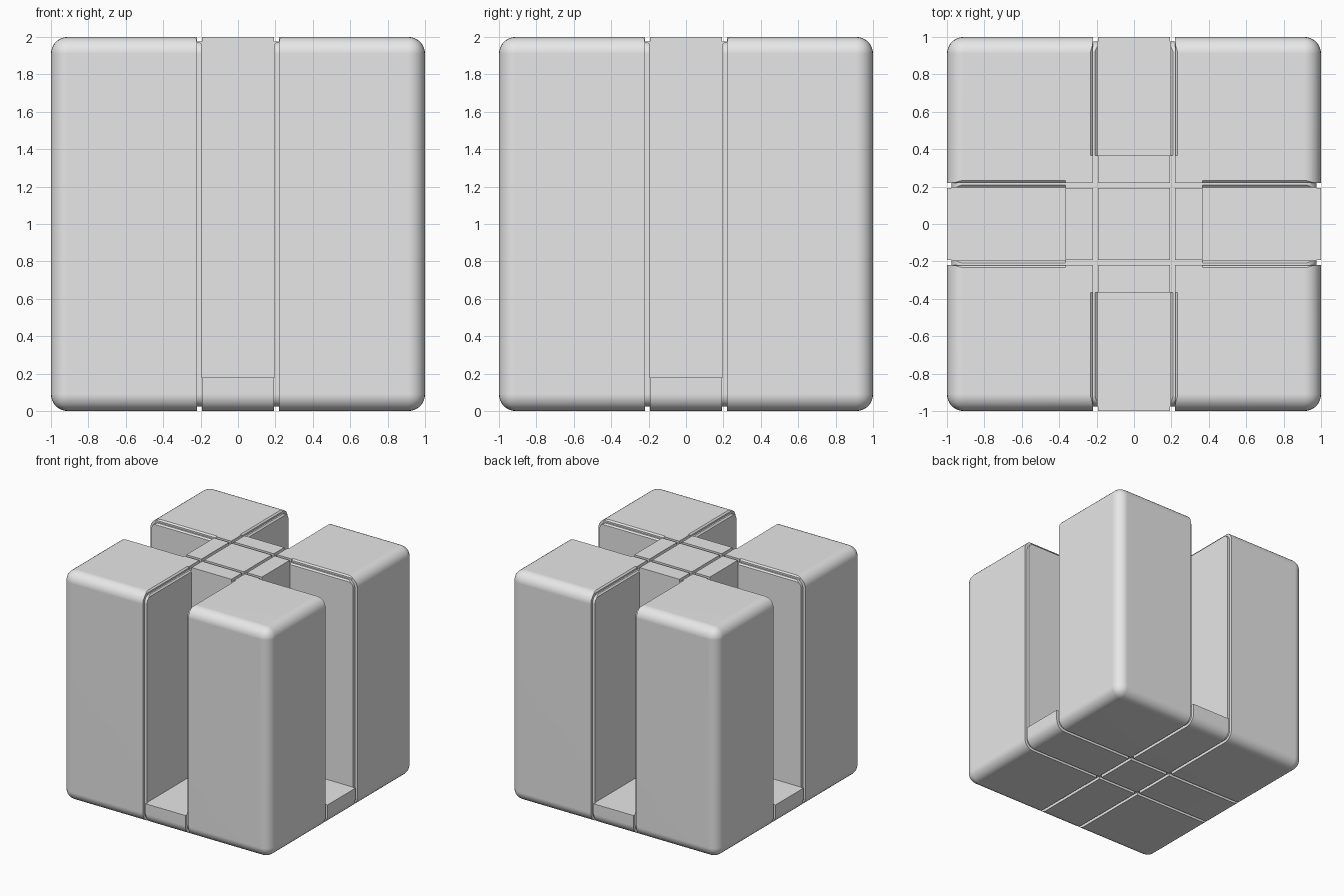
import bpy, bmesh
from math import pi, radians
from mathutils import Matrix

if "Cube" in bpy.data.objects:
    bpy.data.objects.remove(bpy.data.objects["Cube"], do_unlink=True)

GROOVE_IN, GROOVE_OUT, DEPTH = 0.192, 0.22, 0.025
RADIUS = 0.09
SLOT_WALL, SLOT_END, SLOT_FLOOR = 0.196, 0.365, 0.18
CHAMFER = 0.012

grey = bpy.data.materials.new("light grey")
grey.use_nodes = True
grey.diffuse_color = (0.8, 0.8, 0.8, 1)
grey.node_tree.nodes["Principled BSDF"].inputs["Base Color"].default_value = grey.diffuse_color


def add_object(name, bm):
    bmesh.ops.recalc_face_normals(bm, faces=bm.faces)
    mesh = bpy.data.meshes.new(name)
    bm.to_mesh(mesh)
    bm.free()
    mesh.materials.append(grey)
    obj = bpy.data.objects.new(name, mesh)
    bpy.context.collection.objects.link(obj)
    return obj


def box(name, size, centre, radius=0):
    bm = bmesh.new()
    bmesh.ops.create_cube(bm, size=1)
    bmesh.ops.scale(bm, vec=size, verts=bm.verts)
    if radius:
        bmesh.ops.bevel(bm, geom=bm.edges[:], offset=radius, segments=7,
                        profile=0.5, affect='EDGES')
    bmesh.ops.translate(bm, vec=centre, verts=bm.verts)
    return add_object(name, bm)


def slot_cutter(angle):
    """Channel with a stepped, chamfered rim, open at one side and the top."""
    notch_z, rim_x = 2 - DEPTH - 0.001, GROOVE_OUT + 0.001
    half = [(SLOT_WALL, SLOT_FLOOR), (SLOT_WALL, notch_z - CHAMFER),
            (SLOT_WALL + CHAMFER, notch_z), (rim_x, notch_z),
            (rim_x, 2 - CHAMFER), (rim_x + 0.1, 2.1 - CHAMFER)]
    outline = half + [(-x, z) for x, z in reversed(half)]
    bm = bmesh.new()
    face = bm.faces.new([bm.verts.new((x, -SLOT_END, z)) for x, z in outline])
    end = bmesh.ops.extrude_face_region(bm, geom=[face])["geom"]
    bmesh.ops.translate(bm, vec=(0, -1, 0),
                        verts=[v for v in end if isinstance(v, bmesh.types.BMVert)])
    # extrude_face_region keeps the starting face, so the prism is closed
    bmesh.ops.rotate(bm, verts=bm.verts, cent=(0, 0, 0),
                     matrix=Matrix.Rotation(angle, 3, 'Z'))
    return add_object("slot_cutter", bm)


def combine(target, tool, operation):
    tool.hide_render = True
    mod = target.modifiers.new(operation.lower(), 'BOOLEAN')
    mod.object, mod.operation, mod.solver = tool, operation, 'EXACT'
    bpy.context.view_layer.objects.active = target
    bpy.ops.object.modifier_apply(modifier=mod.name)
    bpy.data.objects.remove(tool, do_unlink=True)


# Rounded outer block, split by two pairs of thin slabs
block = box("slotted_block", (2, 2, 2), (0, 0, 1), RADIUS)
width, middle = GROOVE_OUT - GROOVE_IN, (GROOVE_OUT + GROOVE_IN) / 2
for side in (-1, 1):
    combine(block, box("groove_cutter", (width, 3, 3), (side * middle, 0, 1)), 'DIFFERENCE')
    combine(block, box("groove_cutter", (3, width, 3), (0, side * middle, 1)), 'DIFFERENCE')

# Inner core gives the grooves their shallow floors
inner = 2 - 2 * DEPTH
combine(block, box("inner_core", (inner, inner, inner), (0, 0, 1), RADIUS - DEPTH), 'UNION')

# Four deep channels, one per side
for quarter in range(4):
    combine(block, slot_cutter(quarter * pi / 2), 'DIFFERENCE')

# Smooth rounded edges, flat panels
bpy.ops.object.select_all(action='DESELECT')
block.select_set(True)
bpy.context.view_layer.objects.active = block
bpy.ops.object.shade_smooth_by_angle(angle=radians(30))
weighted = block.modifiers.new("flat_panels", 'WEIGHTED_NORMAL')
weighted.keep_sharp = True
